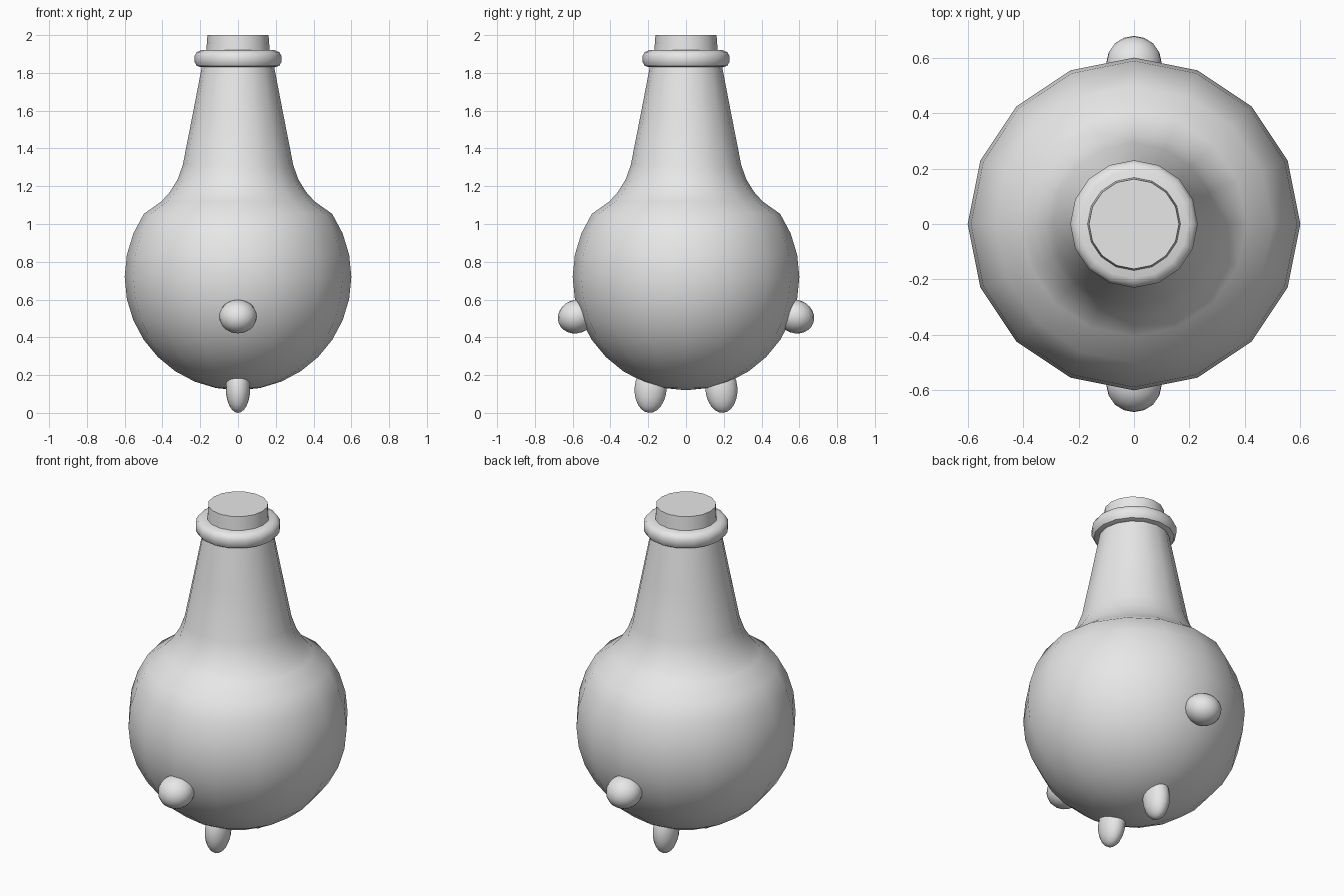
import bpy
import bmesh
import math
from mathutils import Matrix

SIDES = 16

cube = bpy.data.objects.get("Cube")
if cube:
    bpy.data.objects.remove(cube, do_unlink=True)

grey = bpy.data.materials.new("light_grey")
grey.use_nodes = True
grey.diffuse_color = (0.8, 0.8, 0.8, 1)
grey.node_tree.nodes["Principled BSDF"].inputs["Base Color"].default_value = (0.8, 0.8, 0.8, 1)


def finish(name, bm, angle=40):
    """Turn a bmesh into a smooth-shaded grey object."""
    bmesh.ops.recalc_face_normals(bm, faces=bm.faces)
    mesh = bpy.data.meshes.new(name)
    bm.to_mesh(mesh)
    bm.free()
    mesh.materials.append(grey)
    obj = bpy.data.objects.new(name, mesh)
    bpy.context.collection.objects.link(obj)
    bpy.ops.object.select_all(action='DESELECT')
    obj.select_set(True)
    bpy.context.view_layer.objects.active = obj
    bpy.ops.object.shade_smooth_by_angle(angle=math.radians(angle))
    return obj


def lathe(name, profile):
    """Revolve (radius, height) points about z; zero radii close the ends."""
    bm = bmesh.new()
    verts = [bm.verts.new((r, 0, z)) for r, z in profile]
    edges = [bm.edges.new(pair) for pair in zip(verts, verts[1:])]
    bmesh.ops.spin(bm, geom=verts + edges, cent=(0, 0, 0), axis=(0, 0, 1),
                   angle=math.tau, steps=SIDES, use_merge=True)
    bmesh.ops.remove_doubles(bm, verts=bm.verts, dist=0.0005)
    return finish(name, bm)


def ellipsoid(name, centre, radii, tilt=0):
    bm = bmesh.new()
    matrix = (Matrix.Translation(centre) @ Matrix.Rotation(tilt, 4, 'X')
              @ Matrix.Diagonal((*radii, 1)))
    bmesh.ops.create_uvsphere(bm, u_segments=SIDES, v_segments=12, radius=1, matrix=matrix)
    return finish(name, bm, 60)


# Round bulb flowing into the tapered neck
bulb_radius, bulb_height = 0.6, 0.72
bulb = []
for i in range(12):
    a = math.pi * i / SIDES
    bulb.append((bulb_radius * math.sin(a), bulb_height - bulb_radius * math.cos(a)))
neck = [(0.405, 1.12), (0.36, 1.17), (0.32, 1.235), (0.293, 1.31),
        (0.24, 1.58), (0.19, 1.84), (0, 1.84)]
lathe("body_and_neck", bulb + neck)

# Rounded collar around the mouth
lathe("neck_collar", [(0, 1.83), (0.195, 1.83), (0.218, 1.837), (0.23, 1.858),
                      (0.23, 1.89), (0.218, 1.91), (0.195, 1.92), (0, 1.92)])

# Stopper
lathe("stopper", [(0, 1.9), (0.169, 1.9), (0.162, 2.0), (0, 2.0)])

# Mirrored nubs and feet, front and back
for side, label in ((-1, "front"), (1, "back")):
    ellipsoid(label + "_nub", (0, side * 0.58, 0.51), (0.1, 0.1, 0.088), -side * 0.35)
    ellipsoid(label + "_foot", (0, side * 0.187, 0.13), (0.065, 0.085, 0.13), side * 0.08)
